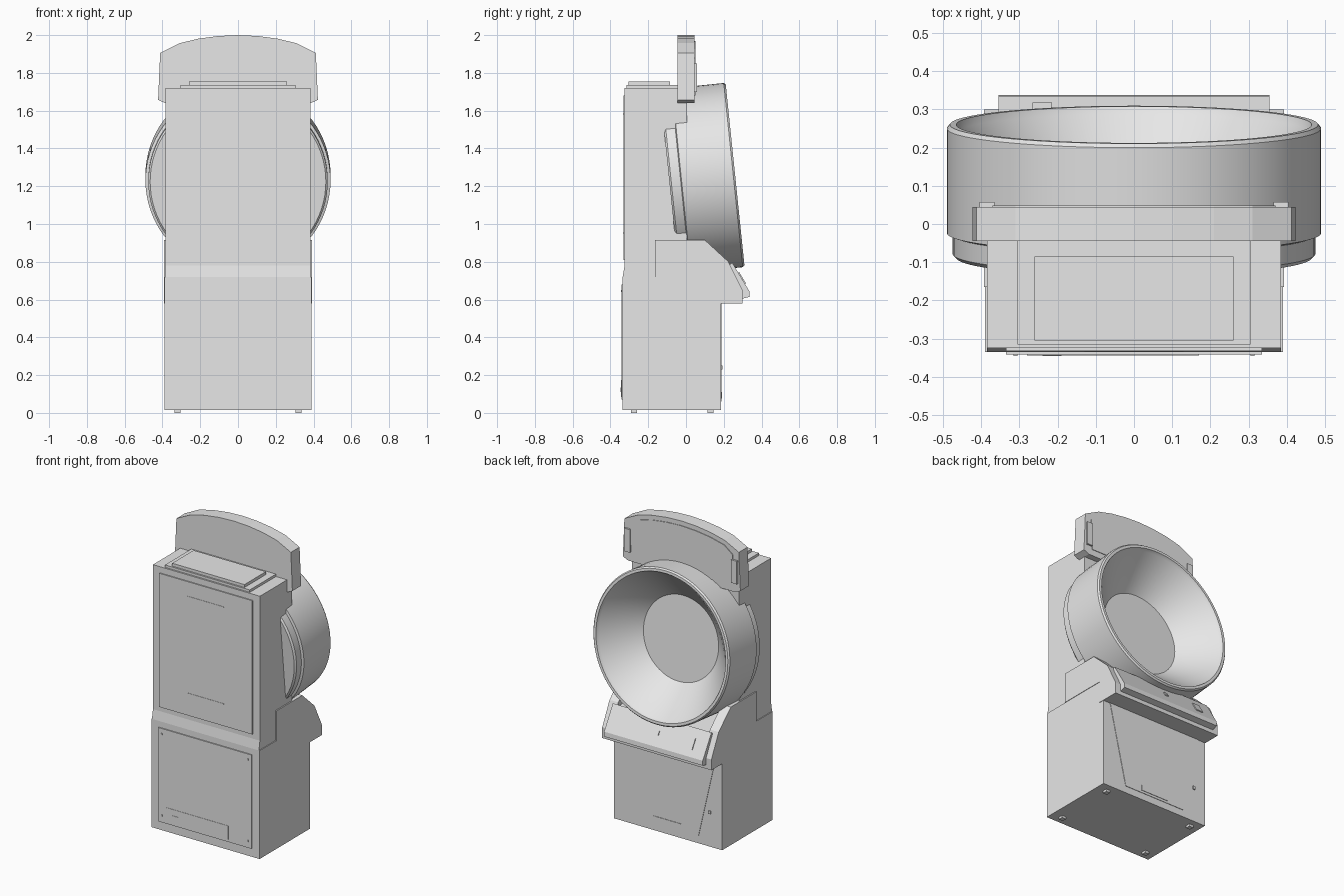
import bpy, bmesh, math
from mathutils import Matrix, Vector

cube = bpy.data.objects.get("Cube")
if cube:
    bpy.data.objects.remove(cube, do_unlink=True)

grey = bpy.data.materials.new("light_grey")
grey.use_nodes = True
grey.diffuse_color = (0.8, 0.8, 0.8, 1)
grey.node_tree.nodes["Principled BSDF"].inputs["Base Color"].default_value = (0.8, 0.8, 0.8, 1)


def finish(bm, name):
    bmesh.ops.recalc_face_normals(bm, faces=bm.faces)
    mesh = bpy.data.meshes.new(name)
    bm.to_mesh(mesh)
    bm.free()
    mesh.materials.append(grey)
    obj = bpy.data.objects.new(name, mesh)
    bpy.context.collection.objects.link(obj)
    return obj


def prism(name, pts, lo, hi, axis="x"):
    """Extrude a (y, z) outline along x, or an (x, z) outline along y."""
    def place(p, d):
        return (d, p[0], p[1]) if axis == "x" else (p[0], d, p[1])
    bm = bmesh.new()
    a = [bm.verts.new(place(p, lo)) for p in pts]
    b = [bm.verts.new(place(p, hi)) for p in pts]
    bm.faces.new(a)
    bm.faces.new(b)
    for i in range(len(pts)):
        j = (i + 1) % len(pts)
        bm.faces.new((a[i], a[j], b[j], b[i]))
    return finish(bm, name)


def box(name, x, y, z):
    return prism(name, [(y[0], z[0]), (y[1], z[0]), (y[1], z[1]), (y[0], z[1])], *x)


def mirror_x(obj):
    obj.modifiers.new("mirror", "MIRROR").use_axis[0] = True


def both(half):
    """Complete a symmetric (x, z) outline from its +x half."""
    return half + [(-x, z) for x, z in reversed(half) if x > 0]


# Lower cabinet and feet
box("lower_cabinet", (-0.39, 0.39), (-0.335, 0.185), (0.015, 0.72))
for label, y in (("front", -0.275), ("back", 0.13)):
    mirror_x(box(label + "_feet", (0.305, 0.335), (y - 0.015, y + 0.015), (0, 0.02)))

# Upper cabinet with stepped lid
prism("upper_cabinet", [(-0.335, 0.72), (-0.325, 0.78), (-0.325, 1.72), (-0.04, 1.72),
                        (-0.04, 1.65), (0.005, 1.65), (0.005, 0.72)], -0.385, 0.385)
box("lid_base", (-0.305, 0.305), (-0.315, -0.04), (1.71, 1.736))
box("lid_top", (-0.26, 0.26), (-0.305, -0.085), (1.73, 1.755))

# Front doors and their fittings
box("upper_door", (-0.335, 0.335), (-0.332, -0.32), (0.81, 1.68))
box("lower_door", (-0.335, 0.335), (-0.342, -0.33), (0.07, 0.68))
box("lower_door_cover", (-0.28, 0.17), (-0.344, -0.34), (0.085, 0.175))
box("door_lock", (-0.24, -0.19), (-0.346, -0.34), (0.11, 0.135))
for z in (0.95, 1.58):
    box("door_slot", (-0.13, 0.13), (-0.334, -0.33), (z, z + 0.006))
for z in (0.11, 0.64):
    mirror_x(box("door_screws", (0.305, 0.315), (-0.345, -0.34), (z, z + 0.01)))

# Tapered panel and cable plate on the back of the lower cabinet
prism("rear_panel", both([(0.22, 0.06), (0.34, 0.58)]), 0.18, 0.188, "y")
box("cable_plate", (-0.1, 0.1), (0.185, 0.191), (0.075, 0.11))
box("rear_latch", (-0.31, -0.295), (0.18, 0.193), (0.23, 0.25))

# Console: side wings, core and tilted control panel
wing = [(-0.165, 0.72), (-0.165, 0.915), (0.1, 0.915), (0.225, 0.8), (0.3, 0.65),
        (0.3, 0.58), (0.15, 0.58), (0.15, 0.72)]
mirror_x(prism("console_wings", wing, 0.33, 0.393))
prism("console_core", [(0, 0.58), (0, 0.8), (0.235, 0.77), (0.3, 0.64), (0.3, 0.58)], -0.35, 0.35)
prism("control_panel", [(0.225, 0.78), (0.245, 0.795), (0.335, 0.645), (0.338, 0.615),
                        (0.3, 0.605), (0.295, 0.64)], -0.355, 0.355)
top, low = Vector((0.245, 0.795)), Vector((0.335, 0.645))
out = Vector((low.y - top.y, top.x - low.x)).normalized() * -0.006
for name, x, w, s, e in (("card_reader", -0.24, 0.025, 0.35, 0.75), ("panel_button", 0, 0.012, 0.45, 0.6)):
    p, q = top.lerp(low, s), top.lerp(low, e)
    prism(name, [p, q, q + out, p + out], x - w, x + w)

# Round screen drum with a funnel to the flat screen, tilted slightly upward
profile = [(0, -0.35), (0.465, -0.35), (0.475, -0.34), (0.475, -0.29), (0.49, -0.285),
           (0.49, -0.01), (0.482, 0), (0.465, 0), (0.457, -0.02), (0.27, -0.21), (0, -0.21)]
bm = bmesh.new()
ring = [bm.verts.new((r, 0, t)) for r, t in profile]
edges = [bm.edges.new(pair) for pair in zip(ring, ring[1:])]
bmesh.ops.spin(bm, geom=ring + edges, cent=(0, 0, 0), axis=(0, 0, 1),
               angle=math.tau, steps=80, use_merge=True)
bmesh.ops.remove_doubles(bm, verts=bm.verts, dist=0.0001)
drum = finish(bm, "screen_drum")
drum.matrix_world = Matrix.Translation((0, 0.26, 1.26)) @ Matrix.Rotation(math.radians(-84.1), 4, "X")
bpy.ops.object.select_all(action="DESELECT")
drum.select_set(True)
bpy.context.view_layer.objects.active = drum
bpy.ops.object.shade_smooth_by_angle(angle=math.radians(25))

# Arched sign on top
arch = [(0.31, 1.957), (0.21, 1.981), (0.105, 1.995), (0, 2)]
prism("sign", both([(0.385, 1.64), (0.423, 1.657), (0.412, 1.906)] + arch), -0.045, 0.045, "y")
prism("sign_face", both([(0.36, 1.68), (0.37, 1.88)] + [(x, z - 0.03) for x, z in arch]),
      0.04, 0.049, "y")
mirror_x(box("sign_end_lamps", (0.365, 0.405), (0.04, 0.057), (1.7, 1.85)))
